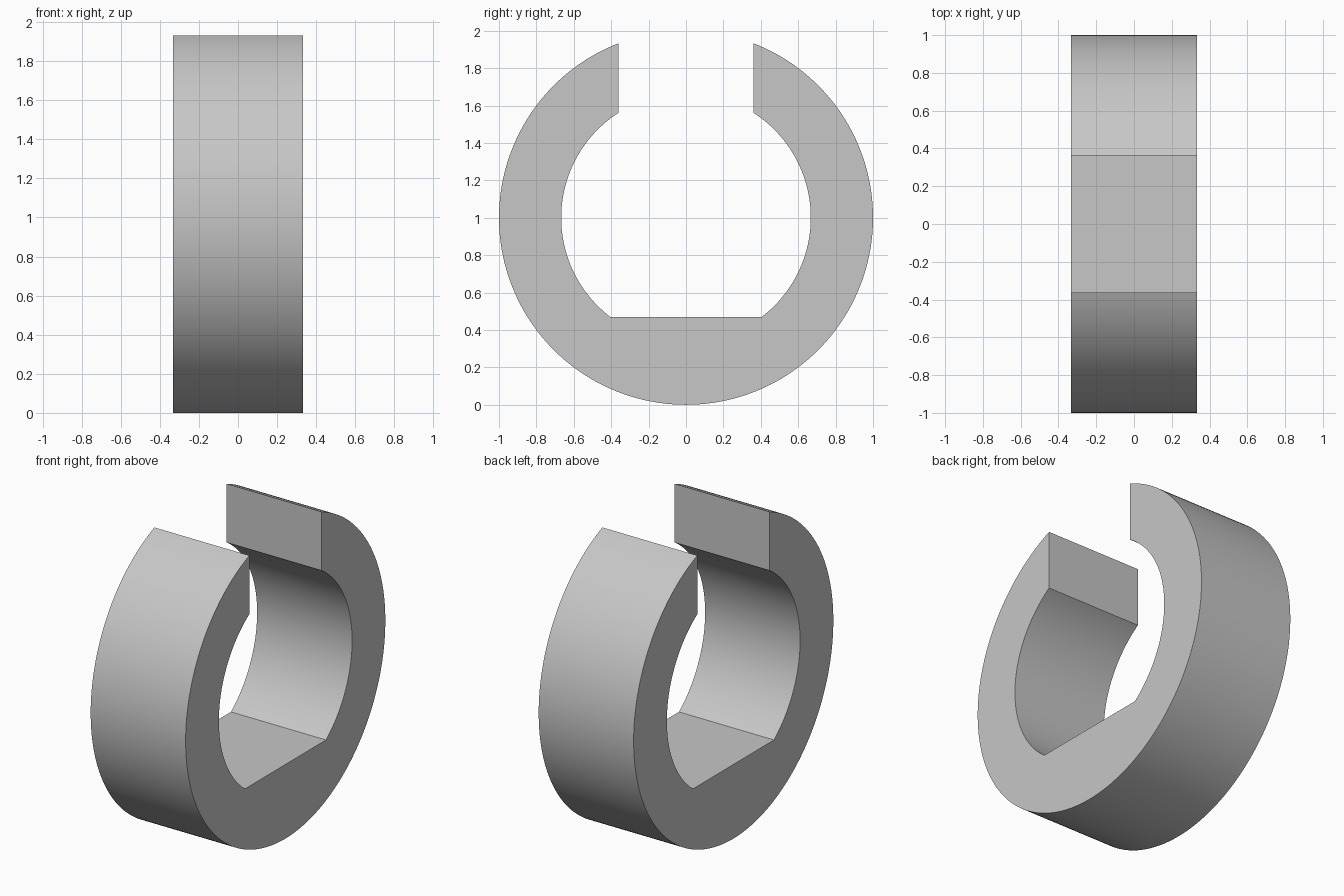
import bpy, bmesh
from math import sin, cos, asin, acos, pi, radians

if "Cube" in bpy.data.objects:
    bpy.data.objects.remove(bpy.data.objects["Cube"])

OUTER, INNER = 1.0, 0.667
HALF_WIDTH, HALF_GAP = 0.333, 0.362
FLAT_DROP = 0.53          # flat seat below the ring centre
SIDE_STEPS, BASE_STEPS = 64, 24

grey = bpy.data.materials.new("plain grey")
grey.use_nodes = True
colour = (0.57, 0.57, 0.57, 1)
grey.diffuse_color = colour
grey.node_tree.nodes["Principled BSDF"].inputs["Base Color"].default_value = colour


def polar(radius, angle):
    """Point in the y-z plane, angle measured from straight up."""
    return radius * sin(angle), OUTER + radius * cos(angle)


# Half profile as (outer, inner) pairs: side arc, then the flat base
corner = pi - acos(FLAT_DROP / INNER)
outer_start, inner_start = asin(HALF_GAP / OUTER), asin(HALF_GAP / INNER)
half = []
for i in range(SIDE_STEPS):
    t = i / SIDE_STEPS
    half.append((polar(OUTER, outer_start + (corner - outer_start) * t),
                 polar(INNER, inner_start + (corner - inner_start) * t)))
for i in range(BASE_STEPS + 1):
    a = corner + (pi - corner) * i / BASE_STEPS
    half.append((polar(OUTER, a), polar(-FLAT_DROP / cos(a), a)))

# Mirror the half to complete the open ring
mirrored = [tuple((-y, z) for y, z in pair) for pair in half[-2::-1]]
profile = half + mirrored

# Flat strip of quads, extruded across the width
bm = bmesh.new()
rows = [[bm.verts.new((-HALF_WIDTH, y, z)) for y, z in pair] for pair in profile]
for a, b in zip(rows, rows[1:]):
    bm.faces.new((a[0], b[0], b[1], a[1]))
result = bmesh.ops.extrude_face_region(bm, geom=bm.faces[:])
moved = [g for g in result["geom"] if isinstance(g, bmesh.types.BMVert)]
bmesh.ops.translate(bm, verts=moved, vec=(2 * HALF_WIDTH, 0, 0))
bmesh.ops.recalc_face_normals(bm, faces=bm.faces[:])

mesh = bpy.data.meshes.new("open_ring")
bm.to_mesh(mesh)
bm.free()
mesh.materials.append(grey)
ring = bpy.data.objects.new("open_ring", mesh)
bpy.context.collection.objects.link(ring)

# Smooth arcs, crisp edges
bpy.ops.object.select_all(action="DESELECT")
ring.select_set(True)
bpy.context.view_layer.objects.active = ring
bpy.ops.object.shade_smooth_by_angle(angle=radians(25))
